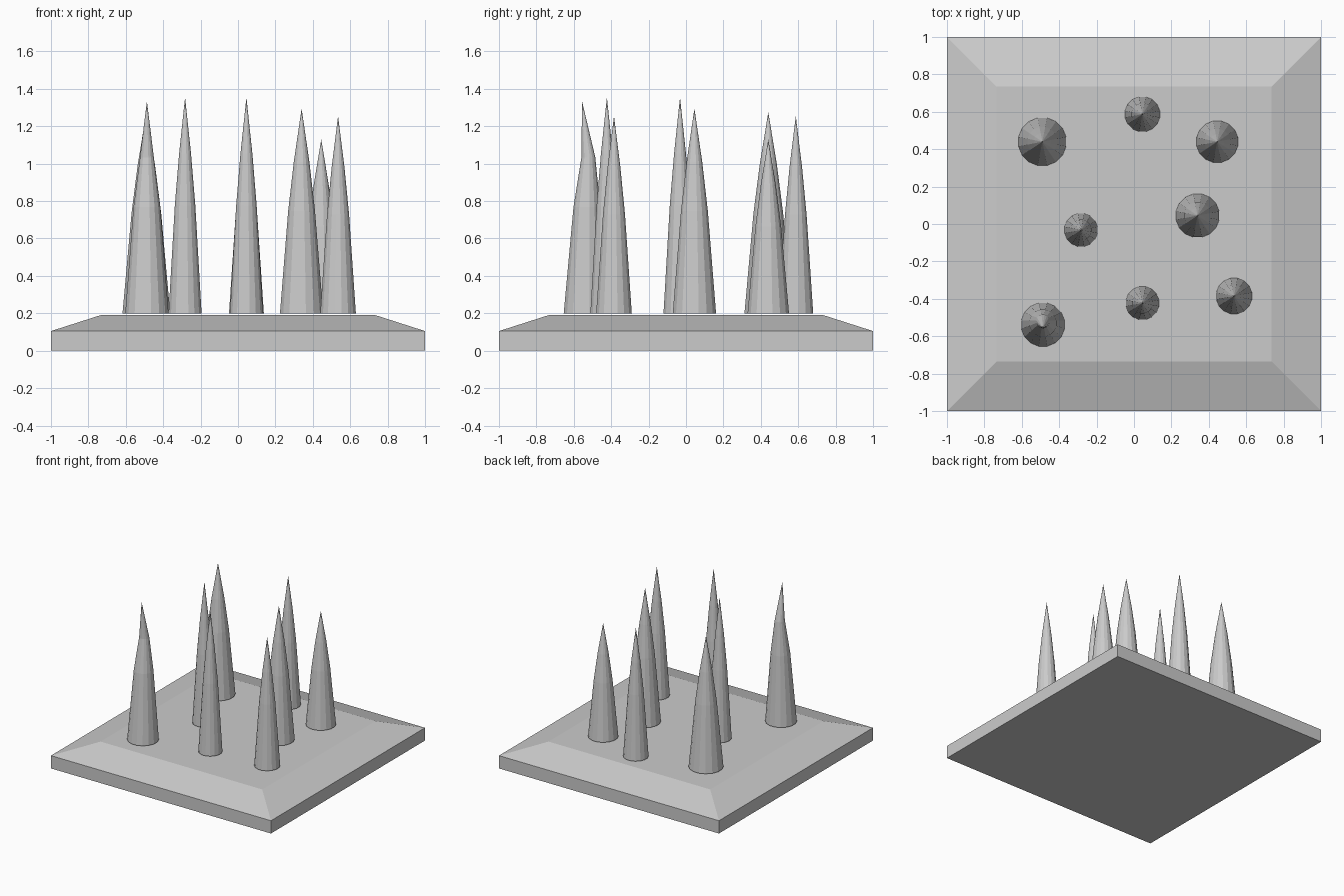
import bpy, bmesh, math

if "Cube" in bpy.data.objects:
    bpy.data.objects.remove(bpy.data.objects["Cube"])

SIDES = 16


def make_object(name, bm):
    bmesh.ops.recalc_face_normals(bm, faces=bm.faces[:])
    mesh = bpy.data.meshes.new(name)
    bm.to_mesh(mesh)
    bm.free()
    obj = bpy.data.objects.new(name, mesh)
    bpy.context.collection.objects.link(obj)
    return obj


def loft(name, rings, tip=None):
    """Skin a stack of rings, capped below and closed by a tip or a flat top."""
    bm = bmesh.new()
    loops = [[bm.verts.new(p) for p in ring] for ring in rings]
    n = len(loops[0])
    for low, high in zip(loops, loops[1:]):
        for i in range(n):
            j = (i + 1) % n
            bm.faces.new((low[i], low[j], high[j], high[i]))
    bm.faces.new(loops[0][::-1])
    if tip:
        apex = bm.verts.new(tip)
        for i in range(n):
            bm.faces.new((loops[-1][i], loops[-1][(i + 1) % n], apex))
    else:
        bm.faces.new(loops[-1])
    return make_object(name, bm)


def square(half, z):
    return [(-half, -half, z), (half, -half, z), (half, half, z), (-half, half, z)]


def circle(x, y, r, z):
    angles = [2 * math.pi * (i + 0.5) / SIDES for i in range(SIDES)]
    return [(x + r * math.cos(a), y + r * math.sin(a), z) for a in angles]


def spike(name, x, y, r, top, profile, bend=0.0, tip_dy=0.0):
    """Tapered spike; bend shifts the last ring in y, tip_dy shifts the tip."""
    z0 = 0.2
    rings = []
    for k, (t, f) in enumerate(profile):
        dy = bend if k == len(profile) - 1 else bend * t
        rings.append(circle(x, y + dy, r * f, z0 + t * (top - z0)))
    return loft(name, rings, (x, y + tip_dy, top))


# Base plate with sloped rim
loft("base_plate", [square(1, 0), square(1, 0.105), square(0.735, 0.19)])

# Straight spikes: x, y, radius, tip height
taper = [(0, 1), (0.5, 0.62), (0.74, 0.36)]
for i, (x, y, r, top) in enumerate([
    (-0.49, 0.44, 0.13, 1.275),
    (0.045, 0.587, 0.095, 1.255),
    (0.445, 0.44, 0.113, 1.13),
    (0.34, 0.045, 0.118, 1.295),
    (-0.283, -0.032, 0.09, 1.355),
    (0.045, -0.423, 0.09, 1.355),
    (0.535, -0.385, 0.097, 1.255),
]):
    spike(f"spike_{i + 1}", x, y, r, top, taper)

# Spike with a bent point
spike("bent_spike", -0.487, -0.538, 0.118, 1.335,
      [(0, 1), (0.5, 0.62), (0.735, 0.32)], bend=0.016, tip_dy=-0.018)
